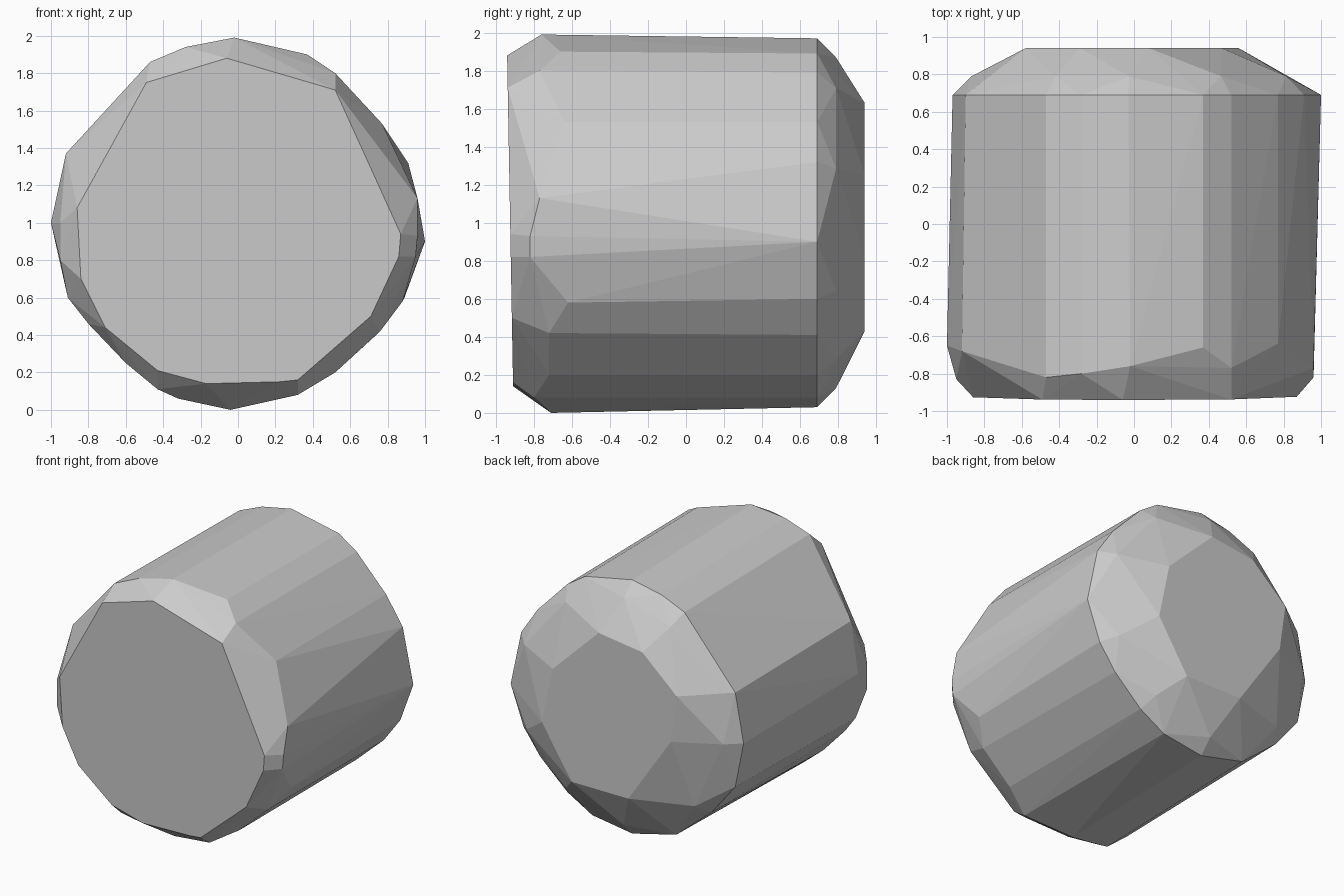
import bpy, bmesh, math

# flat front cap outline (x, z); cap leans slightly forward at the top
front_cap = [(-.49, 1.75), (-.06, 1.88), (.52, 1.71), (.87, .94), (.86, .82), (.71, .50), (.32, .16),
             (.22, .15), (-.17, .14), (-.43, .21), (-.71, .44), (-.84, .70), (-.86, 1.08)]

# irregular front rim (x, y, z)
front_rim = [(-1, -.65, 1), (-.92, -.68, 1.37), (-.47, -.82, 1.86), (-.28, -.80, 1.94), (-.02, -.76, 1.99),
             (.37, -.66, 1.90), (.52, -.77, 1.80), (.77, -.64, 1.53), (.96, -.77, 1.13), (.96, -.82, .93),
             (.95, -.82, .82), (.88, -.62, .58), (.76, -.72, .42), (.52, -.72, .20), (.32, -.80, .08),
             (-.04, -.71, 0), (-.32, -.75, .06), (-.43, -.80, .11), (-.60, -.80, .25), (-.80, -.78, .46),
             (-.91, -.75, .60), (-.95, -.83, .80), (-.95, -.83, 1)]

# back rim outline (x, z)
back_rim = [(-.03, 1.97), (.37, 1.89), (.52, 1.79), (.77, 1.53), (.91, 1.32), (1, .90), (.89, .60),
            (.75, .41), (.52, .20), (.31, .08), (-.03, .03), (-.40, .12), (-.70, .37), (-.90, .62),
            (-.97, .97), (-.90, 1.34), (-.47, 1.84), (-.28, 1.92)]

# flat back cap outline (x, z)
back_cap = [(.08, 1.63), (-.29, 1.58), (-.58, 1.32), (-.53, .96), (-.17, .43), (.31, .43), (.56, .82), (.47, 1.25)]

points = [(x, -.907 - .018 * z, z) for x, z in front_cap]
points += front_rim
points += [(x, .69, z) for x, z in back_rim]
points += [(x * .895, .79, 1 + (z - 1) * .895) for x, z in back_rim[::2]]
points += [(x, .94, z) for x, z in back_cap]

# faceted drum wrapped around the outlines
bm = bmesh.new()
for p in points:
    bm.verts.new(p)
bmesh.ops.convex_hull(bm, input=bm.verts[:])
loose = [v for v in bm.verts if not v.link_faces]
bmesh.ops.delete(bm, geom=loose, context='VERTS')
bmesh.ops.dissolve_limit(bm, angle_limit=math.radians(1), verts=bm.verts[:], edges=bm.edges[:])
bmesh.ops.recalc_face_normals(bm, faces=bm.faces[:])

mesh = bpy.data.meshes.new("faceted_drum")
bm.to_mesh(mesh)
bm.free()
bpy.context.collection.objects.link(bpy.data.objects.new("faceted_drum", mesh))
